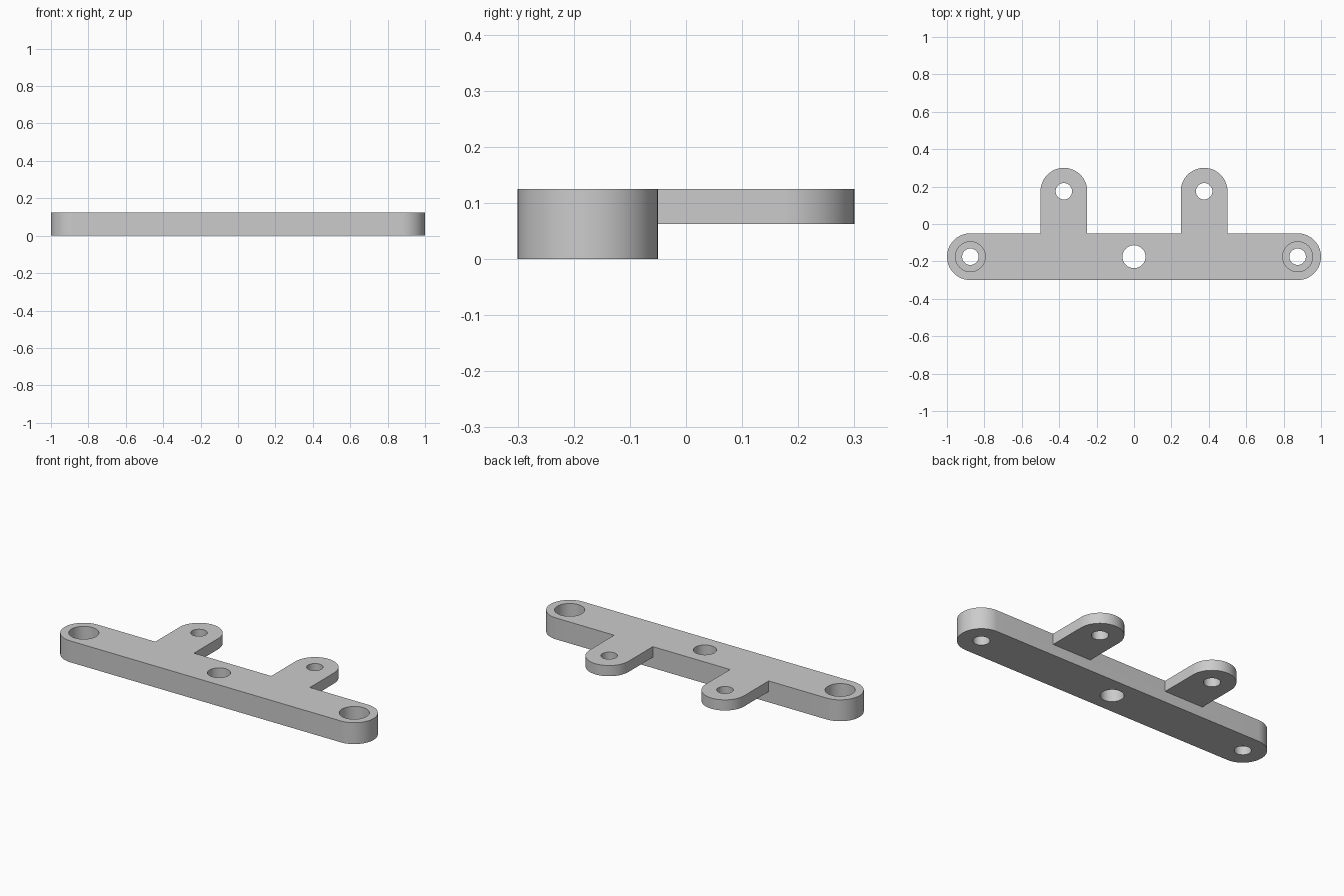
import bpy, bmesh, math

cube = bpy.data.objects.get("Cube")
if cube:
    bpy.data.objects.remove(cube, do_unlink=True)

R = 0.125             # half width of the bar and the tabs
TOP = 0.125           # top of the whole bracket
BAR_Y, TAB_Y = -0.175, 0.175
END_X, TAB_X = 0.875, 0.375

grey = bpy.data.materials.new("plain grey")
grey.use_nodes = True
colour = (0.6, 0.6, 0.6, 1)
grey.diffuse_color = colour
grey.node_tree.nodes["Principled BSDF"].inputs["Base Color"].default_value = colour


def arc(x, y, r, start, sweep, n):
    return [(x + r * math.cos(start + sweep * i / n),
             y + r * math.sin(start + sweep * i / n)) for i in range(n + 1)]


def extrude(name, outline, low, high):
    """Solid prism over a flat outline."""
    bm = bmesh.new()
    face = bm.faces.new([bm.verts.new((x, y, low)) for x, y in outline])
    out = bmesh.ops.extrude_face_region(bm, geom=[face])
    verts = [v for v in out["geom"] if isinstance(v, bmesh.types.BMVert)]
    bmesh.ops.translate(bm, vec=(0, 0, high - low), verts=verts)
    bmesh.ops.recalc_face_normals(bm, faces=bm.faces)
    mesh = bpy.data.meshes.new(name)
    bm.to_mesh(mesh)
    bm.free()
    mesh.materials.append(grey)
    obj = bpy.data.objects.new(name, mesh)
    bpy.context.collection.objects.link(obj)
    return obj


def combine(target, tool, operation):
    """Apply a boolean and discard the tool."""
    tool.hide_render = True
    mod = target.modifiers.new(operation.lower(), 'BOOLEAN')
    mod.operation, mod.object, mod.solver = operation, tool, 'EXACT'
    bpy.context.view_layer.objects.active = target
    bpy.ops.object.modifier_apply(modifier=mod.name)
    bpy.data.objects.remove(tool, do_unlink=True)


def drill(target, x, y, r, low=-0.1):
    circle = arc(x, y, r, 0, math.tau, 48)[:-1]
    combine(target, extrude("hole_cutter", circle, low, TOP + 0.1), 'DIFFERENCE')


# Round-ended bar
half = math.pi / 2
bracket = extrude("mounting_bracket",
                  arc(END_X, BAR_Y, R, -half, math.pi, 32) +
                  arc(-END_X, BAR_Y, R, half, math.pi, 32), 0, TOP)

# Thinner round-ended tabs, flush with the top
for side in (-1, 1):
    x = side * TAB_X
    outline = arc(x, TAB_Y, R, 0, math.pi, 32) + [(x - R, BAR_Y + 0.03), (x + R, BAR_Y + 0.03)]
    combine(bracket, extrude("tab", outline, TOP / 2, TOP), 'UNION')

# Screw holes, with counterbores at the bar ends
for side in (-1, 1):
    drill(bracket, side * TAB_X, TAB_Y, 0.044)
    drill(bracket, side * END_X, BAR_Y, 0.044)
    drill(bracket, side * END_X, BAR_Y, 0.08, TOP - 0.075)
drill(bracket, 0, BAR_Y, 0.0615)

# Smooth the round walls, keep the rims sharp
bpy.ops.object.select_all(action='DESELECT')
bracket.select_set(True)
bpy.context.view_layer.objects.active = bracket
bpy.ops.object.shade_smooth_by_angle(angle=math.radians(30))
